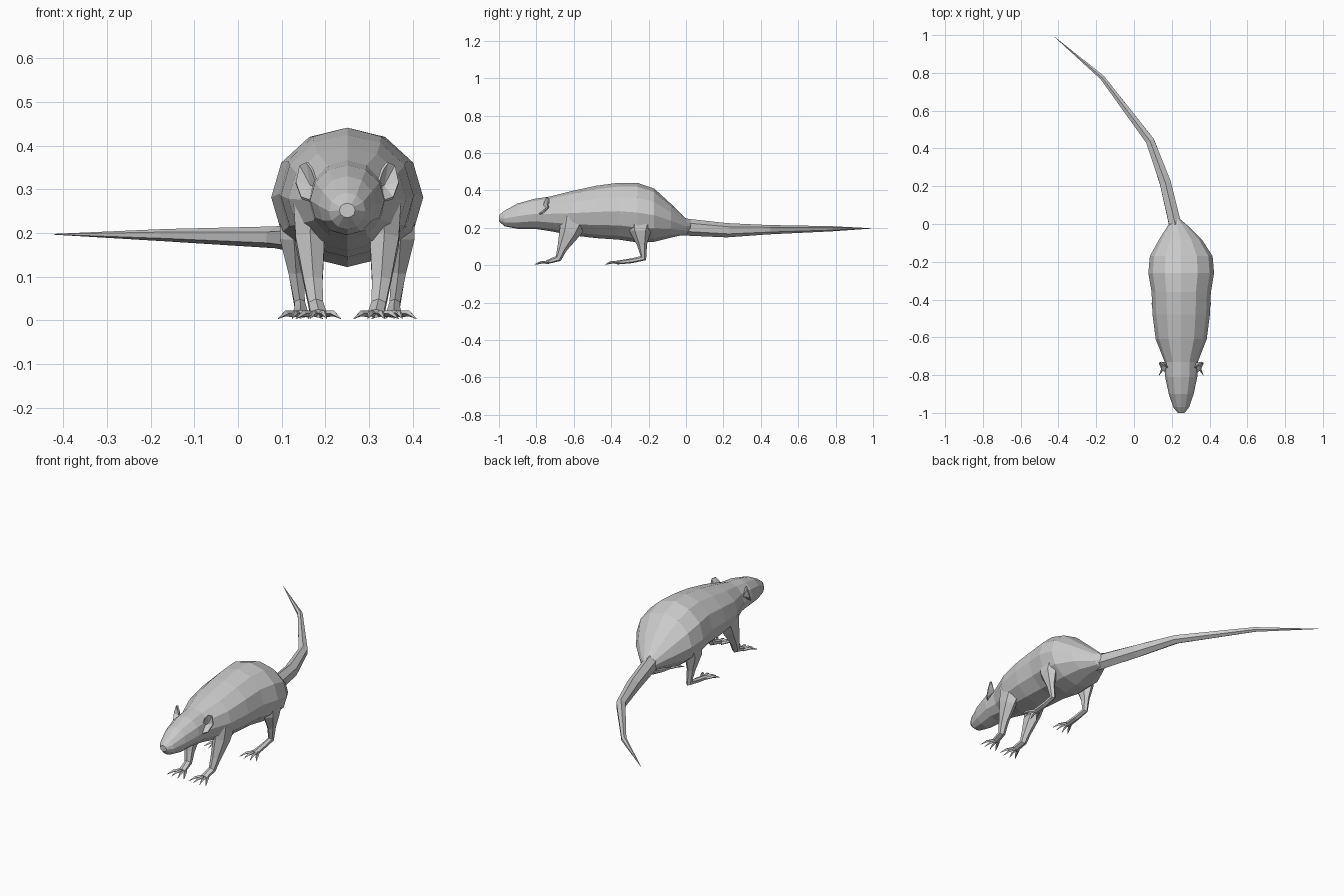
import bpy, bmesh, math
from mathutils import Vector

if "Cube" in bpy.data.objects:
    bpy.data.objects.remove(bpy.data.objects["Cube"])

CX = 0.25  # the body sits to one side so the curved tail fits


def finish(bm, name):
    bmesh.ops.recalc_face_normals(bm, faces=bm.faces)
    me = bpy.data.meshes.new(name)
    bm.to_mesh(me)
    bm.free()
    ob = bpy.data.objects.new(name, me)
    bpy.context.collection.objects.link(ob)
    return ob


def tube(bm, pts, sides, axis=None):
    """Loft elliptical rings along points (x, y, z, half width, half depth)."""
    centres = [Vector(p[:3]) for p in pts]
    rings = []
    for i, (c, p) in enumerate(zip(centres, pts)):
        a, b = centres[max(i - 1, 0)], centres[min(i + 1, len(pts) - 1)]
        t = axis or ((c - a).normalized() + (b - c).normalized()).normalized()
        u = Vector((1, 0, 0))
        u = (u - u.dot(t) * t).normalized()
        v = u.cross(t)
        ring = []
        for k in range(sides):
            ang = 2 * math.pi * k / sides
            ring.append(bm.verts.new(c + u * p[3] * math.sin(ang) + v * p[4] * math.cos(ang)))
        rings.append(ring)
    for r, q in zip(rings, rings[1:]):
        for k in range(sides):
            j = (k + 1) % sides
            bm.faces.new((r[k], r[j], q[j], q[k]))
    bm.faces.new(rings[0])
    bm.faces.new(rings[-1])


# Body and head: y, bottom z, top z, half width
profile = [
    (-1.0, .235, .268, .018), (-.97, .208, .292, .042), (-.90, .195, .33, .066),
    (-.81, .195, .355, .085), (-.73, .183, .367, .088), (-.61, .16, .397, .135),
    (-.48, .145, .425, .152), (-.36, .137, .441, .157), (-.26, .122, .441, .174),
    (-.17, .125, .41, .166), (-.08, .148, .328, .112), (0, .165, .25, .045),
    (.03, .19, .235, .015)]
bm = bmesh.new()
tube(bm, [(CX - max(0, y + .1) * .2, y, (lo + hi) / 2, w, (hi - lo) / 2)
          for y, lo, hi, w in profile], 12, Vector((0, 1, 0)))
finish(bm, "body")

# Tail
bm = bmesh.new()
tube(bm, [(.235, -.06, .21, .04, .05), (.215, .01, .203, .037, .045),
          (.165, .22, .187, .034, .038), (.085, .44, .19, .026, .025),
          (-.168, .775, .195, .014, .014), (-.42, .99, .197, .001, .001)], 6)
finish(bm, "tail")

# Legs: offset from the body's centre line, y, z, half width, half depth
front_leg = [(.08, -.595, .26, .05, .085), (.085, -.62, .18, .038, .058),
             (.078, -.662, .09, .025, .027), (.072, -.683, .036, .019, .018),
             (.066, -.745, .016, .021, .010)]
hind_leg = [(.11, -.235, .27, .05, .09), (.122, -.245, .185, .037, .058),
            (.117, -.235, .11, .02, .027), (.109, -.228, .038, .014, .018),
            (.107, -.29, .024, .016, .013), (.107, -.37, .014, .02, .010)]


def leg(name, path, side, reach):
    bm = bmesh.new()
    tube(bm, [(CX + side * p[0], *p[1:]) for p in path], 6)
    fx, fy = path[-1][:2]
    # splayed toes
    for a in (-1, -.36, .36, 1):
        ang = a * .5
        d = Vector((math.sin(ang), -math.cos(ang)))
        x, y = fx + a * .014, fy + .012
        steps = [(0, .015, .008), (.55, .016, .007), (1, .004, .001)]
        tube(bm, [(CX + side * (x + d.x * t * reach), y + d.y * t * reach, z, r, r)
                  for t, z, r in steps], 4)
    finish(bm, name)


# Cupped ears
ear_rim = [(.065, -.765, .30), (.08, -.755, .345), (.092, -.745, .362),
           (.108, -.732, .355), (.118, -.738, .315), (.105, -.765, .28),
           (.08, -.79, .272)]


def ear(name, side):
    bm = bmesh.new()
    rim = [bm.verts.new((CX + side * x, y, z)) for x, y, z in ear_rim]
    cup = bm.verts.new((CX + side * .083, -.737, .308))
    for i, v in enumerate(rim):
        bm.faces.new((v, rim[(i + 1) % len(rim)], cup))
    ob = finish(bm, name)
    mod = ob.modifiers.new("thickness", 'SOLIDIFY')
    mod.thickness = .007
    mod.offset = 0


for side, word in ((-1, "right"), (1, "left")):
    leg("front_leg_" + word, front_leg, side, .078)
    leg("hind_leg_" + word, hind_leg, side, .077)
    ear("ear_" + word, side)
